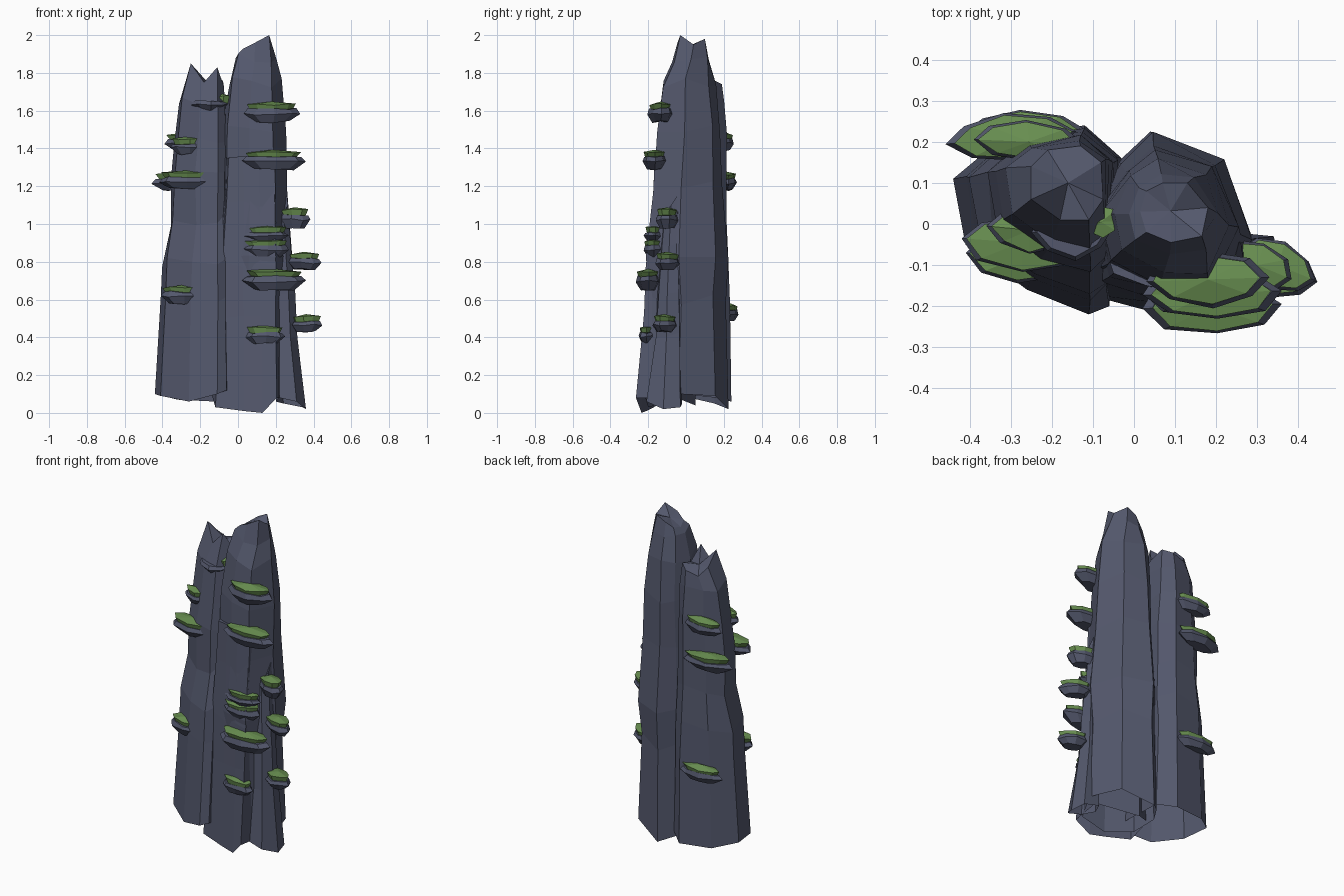
import bpy, bmesh, math, random

if "Cube" in bpy.data.objects:
    bpy.data.objects.remove(bpy.data.objects["Cube"])

random.seed(11)


def material(name, rgb):
    m = bpy.data.materials.new(name)
    m.diffuse_color = (*rgb, 1)
    m.use_nodes = True
    m.node_tree.nodes["Principled BSDF"].inputs["Base Color"].default_value = m.diffuse_color
    return m


STONE = material("slate_stone", (0.088, 0.098, 0.152))
MOSS = material("moss_green", (0.14, 0.275, 0.082))


def loft(name, rings, mat, closed_bottom=True, tip=None):
    """Skin a stack of equal-length rings; the top closes as one face or as a fan to a tip."""
    bm = bmesh.new()
    vr = [[bm.verts.new(p) for p in r] for r in rings]
    n = len(vr[0])
    for a, b in zip(vr, vr[1:]):
        for i in range(n):
            j = (i + 1) % n
            bm.faces.new((a[i], a[j], b[j], b[i]))
    if closed_bottom:
        bm.faces.new(vr[0][::-1])
    if tip:
        c = bm.verts.new(tip)
        for i in range(n):
            bm.faces.new((vr[-1][i], vr[-1][(i + 1) % n], c))
    else:
        bm.faces.new(vr[-1])
    bmesh.ops.recalc_face_normals(bm, faces=bm.faces)
    me = bpy.data.meshes.new(name)
    bm.to_mesh(me)
    bm.free()
    me.materials.append(mat)
    ob = bpy.data.objects.new(name, me)
    bpy.context.collection.objects.link(ob)
    return ob


def pillar(name, base, base_z, top, top_z, levels, lift, wobble=0.006):
    """Tapering rock column, open below: levels are (height, share of the way to the top)."""
    rings = [[(x, y, z) for (x, y), z in zip(base, base_z)]]
    for z, f in levels:
        rings.append([(b[0] + (t[0] - b[0]) * f + random.uniform(-wobble, wobble),
                       b[1] + (t[1] - b[1]) * f + random.uniform(-wobble, wobble),
                       z + random.uniform(-0.03, 0.03))
                      for b, t in zip(base, top)])
    rings.append([(x, y, z) for (x, y), z in zip(top, top_z)])
    n = len(top)
    tip = (sum(p[0] for p in top) / n, sum(p[1] for p in top) / n, min(top_z) + lift)
    return loft(name, rings, STONE, False, tip)


# Left column
pillar("left_column",
       [(-.44, .11), (-.41, -.05), (-.26, -.16), (-.11, -.22),
        (-.06, -.2), (-.03, .16), (-.12, .24), (-.32, .21)],
       [.10, .09, .06, .10, .12, .08, .06, .07],
       [(-.25, .14), (-.25, .06), (-.18, .01), (-.11, .01),
        (-.075, .06), (-.08, .15), (-.13, .19), (-.21, .18)],
       [1.77, 1.85, 1.75, 1.83, 1.73, 1.76, 1.74, 1.72],
       [(.6, .17), (.8, .22), (1.02, .42), (1.25, .46), (1.45, .57), (1.65, .70)], 0.03)

# Tall right column
pillar("tall_column",
       [(-.13, .02), (-.04, .15), (.04, .225), (.22, .155),
        (.29, -.04), (.2, -.215), (.05, -.2), (-.1, -.12)],
       [.08, .05, .02, .09, .10, .08, .03, .05],
       [(.015, .03), (.03, .08), (.07, .1), (.13, .1),
        (.18, .04), (.165, -.03), (.09, -.045), (.03, -.02)],
       [1.91, 1.92, 1.95, 1.98, 1.95, 2.0, 1.96, 1.93],
       [(.6, .12), (.82, .04), (1.2, .25), (1.5, .34), (1.75, .53), (1.88, .8)], 0.04)

# Lower front column
pillar("front_column",
       [(-.14, -.05), (-.12, -.17), (.03, -.21), (.13, -.235),
        (.205, -.265), (.24, -.05), (.0, .05)],
       [.10, .03, .01, .0, .08, .08, .04],
       [(-.07, -.06), (-.05, -.12), (.03, -.15), (.11, -.165),
        (.195, -.165), (.21, -.03), (.0, .03)],
       [1.35, 1.35, 1.36, 1.36, 1.36, 1.36, 1.36],
       [(.5, .4), (.8, .55), (1.1, .85)], 0.01, 0.004)

# Slim buttress on the right
pillar("right_buttress",
       [(.2, -.1), (.22, -.2), (.31, -.21), (.36, -.12), (.34, -.03), (.24, -.02)],
       [.06, .08, .06, .02, .03, .05],
       [(.20, -.08), (.21, -.12), (.24, -.11), (.265, -.08), (.26, -.045), (.22, -.04)],
       [1.05, 1.03, 1.06, 1.1, 1.15, 1.1],
       [(.4, .5), (.65, .62), (.9, .85)], 0.02, 0.004)


def oval(cx, cy, z, rx, ry, turn, jitter, rough=0.0):
    """Irregular outline; jitter is shared so stacked rings line up."""
    pts = []
    for i, k in enumerate(jitter):
        a = math.tau * (i + .1) / len(jitter)
        u, v = rx * k * math.cos(a), ry * k * math.sin(a)
        pts.append((cx + u * math.cos(turn) - v * math.sin(turn),
                    cy + u * math.sin(turn) + v * math.cos(turn),
                    z + random.uniform(-rough, rough)))
    return pts


def ledge(name, x0, x1, y0, y1, z0, z1, degrees=0, cap=1.0, shift=(0, 0)):
    """Angular stone shelf with a flared moss cap; cap and shift size and move the moss."""
    cx, cy, rx, ry = (x0 + x1) / 2, (y0 + y1) / 2, (x1 - x0) / 2, (y1 - y0) / 2
    t, h = math.radians(degrees), z1 - z0
    jit = [random.uniform(.9, 1.1) for _ in range(8)]
    jit[0] = jit[4] = 1.0
    stone = [(z0, .62), (z0 + h * .62, 1.0), (z1, .86)]
    loft(name + "_stone",
         [oval(cx, cy, z, rx * s, ry * s, t, jit, .006) for z, s in stone], STONE)
    moss = [(z1 - .008, .74 * cap), (z1 + .024, .9 * cap)]
    jit = [k * random.uniform(.93, 1.05) for k in jit]
    cx, cy = cx + shift[0], cy + shift[1]
    loft(name + "_moss",
         [oval(cx, cy, z, rx * s, ry * s, t, jit, .006) for z, s in moss],
         MOSS, tip=(cx, cy, z1 + .038))


# Shelves: x range, y range, z range, turn
LEDGES = {
    "front_ledge": [
        (.03, .33, -.2, -.07, 1.54, 1.61, 0), (.02, .36, -.235, -.10, 1.29, 1.355, 0),
        (.03, .27, -.22, -.11, .91, .955, 0), (.03, .27, -.225, -.12, .83, .885, 0),
        (.02, .36, -.27, -.13, .65, .725, 0), (.04, .25, -.25, -.16, .37, .425, -4)],
    "side_ledge": [
        (.21, .39, -.155, -.045, .98, 1.05, -25), (.25, .45, -.16, -.04, .76, .815, -25),
        (.27, .45, -.18, -.05, .43, .485, -20)],
    "left_ledge": [
        (-.36, -.15, -.07, .04, 1.37, 1.425, -8), (-.42, -.13, -.11, .02, 1.19, 1.245, -6),
        (-.41, -.16, -.145, -.02, .58, .64, -8),
        (-.25, -.05, -.085, .055, 1.605, 1.65, 0, .55, (.07, .02))],
    "back_ledge": [
        (-.39, -.12, .15, .25, 1.39, 1.45, -4), (-.46, -.14, .15, .27, 1.18, 1.24, 4),
        (-.41, -.12, .18, .275, .49, .545, 0)],
}
for kind, rows in LEDGES.items():
    for i, row in enumerate(rows):
        ledge(f"{kind}_{i + 1}", *row)
